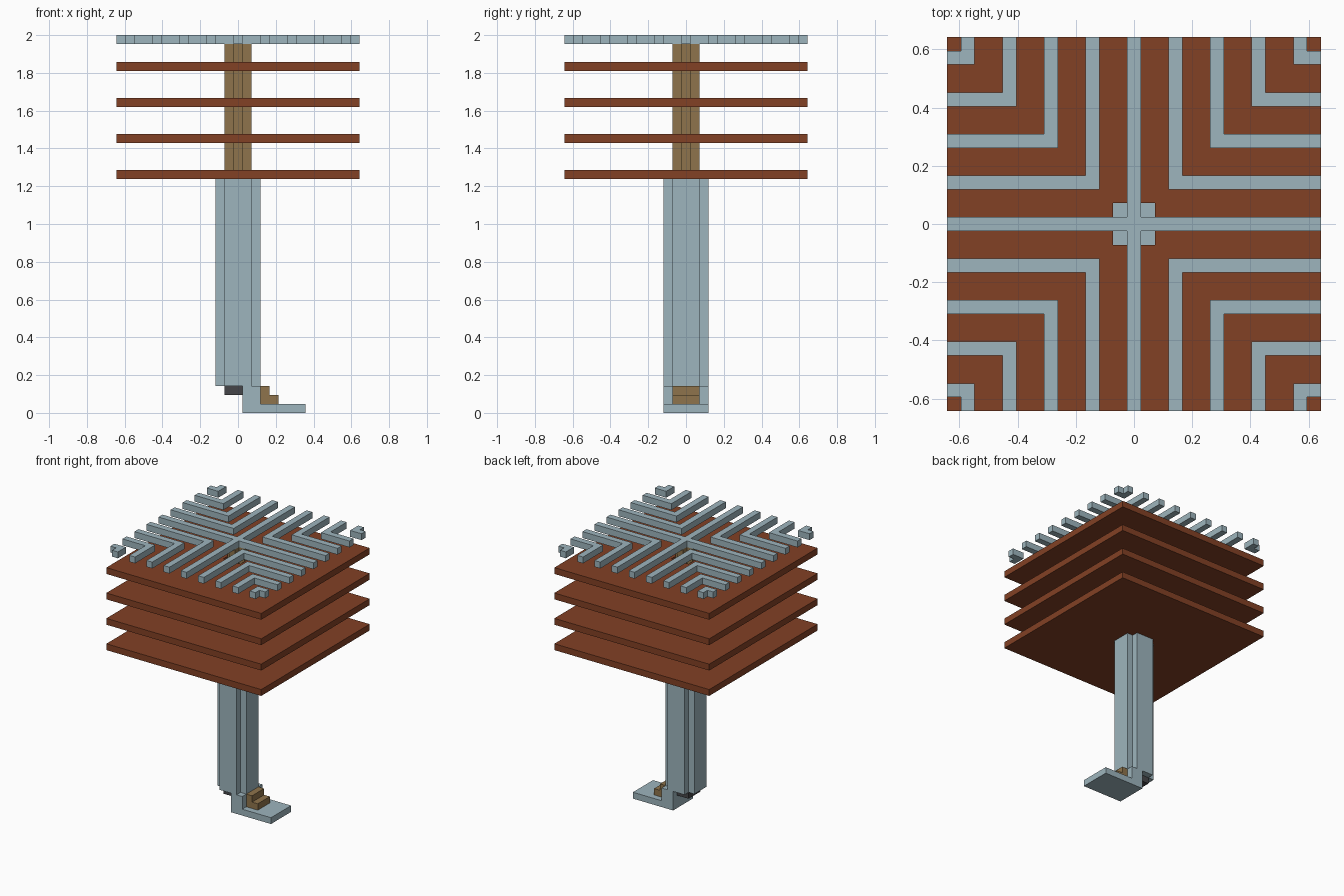
import bpy
import bmesh

U = 2 / 42  # one modelling unit; the whole model is 42 units tall

if "Cube" in bpy.data.objects:
    bpy.data.objects.remove(bpy.data.objects["Cube"], do_unlink=True)


def material(name, colour):
    m = bpy.data.materials.new(name)
    m.use_nodes = True
    m.diffuse_color = (*colour, 1)
    m.node_tree.nodes["Principled BSDF"].inputs["Base Color"].default_value = (*colour, 1)
    return m


PALE_BLUE = material("pale blue metal", (0.34, 0.46, 0.51))
RUST = material("rust brown", (0.225, 0.052, 0.018))
TAN = material("tan brown", (0.275, 0.175, 0.072))
DARK = material("dark grey", (0.06, 0.06, 0.065))


def prism(name, plans, z0, z1, mat):
    """Extrude flat plan polygons (in units) from z0 to z1 as one object."""
    bm = bmesh.new()
    for plan in plans:
        bm.faces.new([bm.verts.new((x * U, y * U, z0 * U)) for x, y in plan])
    bmesh.ops.remove_doubles(bm, verts=bm.verts[:], dist=1e-5)
    top = bmesh.ops.extrude_face_region(bm, geom=bm.faces[:])["geom"]
    moved = [g for g in top if isinstance(g, bmesh.types.BMVert)]
    bmesh.ops.translate(bm, verts=moved, vec=(0, 0, (z1 - z0) * U))
    bmesh.ops.recalc_face_normals(bm, faces=bm.faces[:])
    mesh = bpy.data.meshes.new(name)
    bm.to_mesh(mesh)
    bm.free()
    mesh.materials.append(mat)
    obj = bpy.data.objects.new(name, mesh)
    bpy.context.collection.objects.link(obj)
    return obj


def rect(x0, x1, y0, y1):
    return [(x0, y0), (x1, y0), (x1, y1), (x0, y1)]


def plus(reach, half):
    """Outline of a plus sign with given arm reach and half width."""
    quarter = [(reach, -half), (reach, half), (half, half)]
    points = []
    for _ in range(4):
        points += quarter
        quarter = [(-y, x) for x, y in quarter]
    return points


# Lower trunk and the slimmer core that rises through the plates
prism("trunk", [plus(2.5, 1.5)], 3, 26, PALE_BLUE)
prism("upper_core", [plus(1.5, 0.5)], 26, 41, TAN)

# Four square plates, each with a square hole around the core
OUT = 13.5
outer, inner = rect(-OUT, OUT, -OUT, OUT), rect(-1.5, 1.5, -1.5, 1.5)
ring = [[outer[i], outer[(i + 1) % 4], inner[(i + 1) % 4], inner[i]] for i in range(4)]
for i in range(4):
    z = 26 + 4 * i
    prism(f"plate_{i + 1}", ring, z, z + 1, RUST)

# Top grating: a central cross and nested corner angles in each quadrant
prism("grating_cross", [plus(OUT, 0.5)], 41, 42, PALE_BLUE)
angles = []
for sx in (-1, 1):
    for sy in (-1, 1):
        for k in range(4):
            a = 2.5 + 3 * k
            b = a + 1
            outline = [(a, a), (OUT, a), (OUT, b), (b, b), (b, OUT), (a, OUT)]
            angles.append([(sx * x, sy * y) for x, y in outline])
prism("grating_angles", angles, 41, 42, PALE_BLUE)

# Foot: upright heel block and flat sole in one side profile, swept across y
profile = [(0.5, 0), (7.5, 0), (7.5, 1), (2.5, 1), (2.5, 3), (0.5, 3)]
foot = prism("foot", [profile], -2.5, 2.5, PALE_BLUE)
steps_profile = [(2.5, 1), (4.5, 1), (4.5, 2), (3.5, 2), (3.5, 3), (2.5, 3)]
steps = prism("foot_steps", [steps_profile], -1.5, 1.5, TAN)
for obj in (foot, steps):
    for v in obj.data.vertices:
        x, y, z = v.co
        v.co = (x, -z, y)

# Dark pad under the rear of the trunk
prism("under_pad", [rect(-1.5, 0.5, -1.5, 1.5)], 2, 3, DARK)
